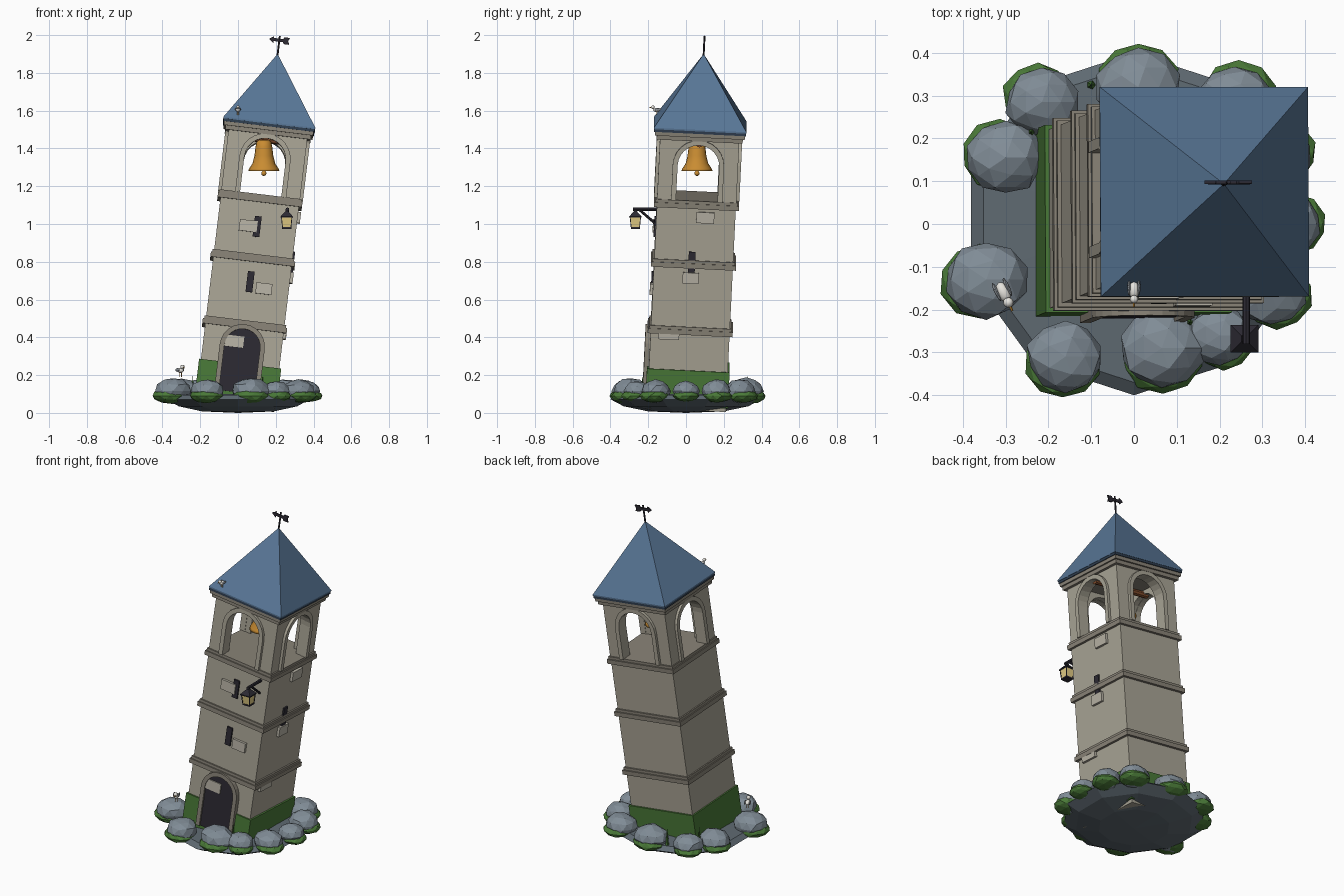
import bpy, bmesh, math, random
from mathutils import Matrix, Vector

if "Cube" in bpy.data.objects:
    bpy.data.objects.remove(bpy.data.objects["Cube"])

random.seed(4)
T, R = Matrix.Translation, Matrix.Rotation
I = Matrix.Identity(4)
# Leaning frame shared by every tower part
LEAN = T((-0.02, 0, 0)) @ R(math.radians(6.9), 4, 'Y') @ R(math.radians(-2.8), 4, 'X')


def mat(name, hexcol):
    m = bpy.data.materials.new(name)
    c = [int(hexcol[i:i + 2], 16) / 255 for i in (0, 2, 4)]
    m.diffuse_color = [((v + .055) / 1.055) ** 2.4 for v in c] + [1]
    m.use_nodes = True
    m.node_tree.nodes["Principled BSDF"].inputs["Base Color"].default_value = m.diffuse_color
    return m


WALL, TRIM, STONE = mat("wall", "aaa596"), mat("trim", "8a8478"), mat("pale_stone", "b8b3a6")
ROOF, EAVE, DARK = mat("slate", "587696"), mat("eave", "2f3e50"), mat("dark", "2c2a33")
MOSS, ROCK, BASE = mat("moss", "4a7a38"), mat("rock", "808c96"), mat("ground", "5f6a72")
GOLD, WOOD, GLOW = mat("bronze", "c98c32"), mat("wood", "8a5230"), mat("glow", "e2cc84")
WHITE, WING = mat("white", "e6e4de"), mat("wing", "8c9298")


def finish(name, bm, m, frame, smooth=False):
    bmesh.ops.remove_doubles(bm, verts=bm.verts, dist=1e-5)
    bmesh.ops.recalc_face_normals(bm, faces=bm.faces)
    bm.transform(frame)
    me = bpy.data.meshes.new(name)
    bm.to_mesh(me)
    bm.free()
    me.materials.append(m)
    o = bpy.data.objects.new(name, me)
    bpy.context.collection.objects.link(o)
    if smooth:
        for p in me.polygons:
            p.use_smooth = True
    return o


def box(name, c, size, m, frame=LEAN):
    bm = bmesh.new()
    bmesh.ops.create_cube(bm, size=1, matrix=T(c) @ Matrix.Diagonal((*size, 1)))
    return finish(name, bm, m, frame)


def slab(name, half, z0, z1, m):
    return box(name, (0, 0, (z0 + z1) / 2), (2 * half, 2 * half, z1 - z0), m)


def lathe(name, prof, n, m, frame=LEAN, turn=0.0, smooth=False):
    bm = bmesh.new()
    rings = [[bm.verts.new((r * math.cos(turn + 2 * math.pi * i / n),
                            r * math.sin(turn + 2 * math.pi * i / n), z)) for i in range(n)]
             for r, z in prof]
    for a, b in zip(rings, rings[1:]):
        for i in range(n):
            j = (i + 1) % n
            bm.faces.new((a[i], a[j], b[j], b[i]))
    for ring, (r, z) in ((rings[0], prof[0]), (rings[-1], prof[-1])):
        if r > 0:
            bm.faces.new(ring)
    return finish(name, bm, m, frame, smooth)


def prism(name, pts, y0, y1, m, frame=LEAN):
    # Outline in x,z pushed through from y0 to y1
    bm = bmesh.new()
    f = bm.faces.new([bm.verts.new((x, y0, z)) for x, z in pts])
    g = bmesh.ops.extrude_face_region(bm, geom=[f])['geom']
    bmesh.ops.translate(bm, vec=(0, y1 - y0, 0), verts=[v for v in g if isinstance(v, bmesh.types.BMVert)])
    return finish(name, bm, m, frame)


def rod(name, a, b, r, m, frame=LEAN, n=8):
    a, b = Vector(a), Vector(b)
    rot = (b - a).to_track_quat('Z', 'Y').to_matrix().to_4x4()
    return lathe(name, [(r, 0), (r, (b - a).length)], n, m, frame @ T(a) @ rot)


def blob(name, c, size, m, jitter=0.0, sub=2, frame=I, smooth=False):
    bm = bmesh.new()
    bmesh.ops.create_icosphere(bm, subdivisions=sub, radius=1)
    for v in bm.verts:
        v.co *= 1 + random.uniform(-jitter, jitter)
    return finish(name, bm, m, frame @ T(c) @ Matrix.Diagonal((*size, 1)), smooth)


def arch(r, z0, spring, n=12):
    top = [(-r * math.cos(math.pi * i / n), spring + r * math.sin(math.pi * i / n)) for i in range(n + 1)]
    return [(-r, z0)] + top + [(r, z0)]


# Rocky island
lathe("island", [(0, 0), (.2, .008), (.33, .035), (.4, .072), (.37, .095), (0, .11)], 10, BASE, I, math.pi / 10)
rocks = [(-.345, -.13, .097), (-.16, -.31, .09), (.065, -.29, .1), (.2, -.26, .075), (-.3, .155, .09),
         (-.215, .285, .085), (.01, .32, .097), (.235, .285, .09), (.33, .16, .085), (.36, 0, .075),
         (.32, -.16, .085)]
for i, (x, y, r) in enumerate(rocks):
    blob(f"rock_{i}", (x, y, .115), (r, r * .93, r * .72), ROCK, .06)
    d = Vector((x, y, 0)).normalized() * .015
    blob(f"rock_moss_{i}", (x + d.x, y + d.y, .09), (r * .98, r * .92, r * .42), MOSS, .05)
for i, (x, y) in enumerate([(-.1, .325), (-.24, .215), (.13, -.23)]):
    lathe(f"grass_{i}", [(.012, .08), (0, .2)], 5, MOSS, T((x, y, 0)))

# Shaft, moss band and string courses
slab("shaft", .209, .04, 1.15, WALL)
slab("moss_band", .219, .06, .252, MOSS)
for i, s in enumerate((.462, .817, 1.135)):
    slab(f"ledge_lower_{i}", .225, s - .02, s + .006, TRIM)
    slab(f"ledge_upper_{i}", .218, s + .006, s + .022, TRIM)

# Doorway
prism("door", arch(.095, .1, .342), -.226, -.2, DARK)
prism("door_frame", arch(.12, .1, .342) + arch(.095, .1, .342)[::-1], -.236, -.2, TRIM)

# Slit windows and pale stones: side turn, across, height, width, tall
RIGHT = LEAN @ R(math.pi / 2, 4, 'Z')
for i, (f, x, s) in enumerate([(LEAN, .0, .69), (LEAN, .002, .985), (RIGHT, -.01, .83)]):
    box(f"slit_window_{i}", (x, -.21, s), (.036, .016, .11), DARK, f)
for i, (f, x, s, w, h) in enumerate([(LEAN, -.045, .366, .1, .06), (LEAN, .077, .662, .085, .058),
                                     (LEAN, -.045, .983, .095, .06), (RIGHT, .05, 1.07, .095, .058),
                                     (RIGHT, -.012, .745, .085, .058), (RIGHT, -.112, .44, .11, .055)]):
    box(f"pale_stone_{i}", (x, -.214 if i else -.222, s), (w, .02, h), STONE, f)

# Belfry walls with arched openings
for k in range(4):
    f = LEAN @ R(k * math.pi / 2, 4, 'Z')
    h = .21 if k % 2 == 0 else .155
    prism(f"belfry_wall_{k}", [(-h, 1.15)] + arch(.112, 1.15, 1.345) + [(h, 1.15), (h, 1.485), (-h, 1.485)],
          -.21, -.155, WALL, f)
    prism(f"belfry_arch_{k}", arch(.136, 1.155, 1.345) + arch(.11, 1.155, 1.345)[::-1], -.226, -.19, WALL, f)

# Cornice, roof and weather vane
slab("cornice_lower", .228, 1.476, 1.498, TRIM)
slab("cornice_upper", .238, 1.498, 1.518, TRIM)
slab("eave", .243, 1.518, 1.532, EAVE)
q = math.sqrt(2)
lathe("roof", [(.245 * q, 1.532), (.245 * q, 1.54), (0, 1.917)], 4, ROOF, LEAN, math.pi / 4)
rod("vane_rod", (0, 0, 1.88), (0, 0, 2.013), .005, DARK)
prism("vane", [(-.055, 1.99), (-.03, 2.008), (-.03, 1.998), (.02, 1.998), (.025, 2.008), (.055, 2.008),
               (.047, 1.99), (.055, 1.972), (.025, 1.972), (.02, 1.982), (-.03, 1.982), (-.03, 1.972)],
      -.004, .004, DARK)

# Bell hung from a beam
rod("bell_beam", (-.19, 0, 1.458), (.19, 0, 1.458), .018, WOOD)
BELL = T((.137, .058, 0))
lathe("bell", [(0, 1.445), (.025, 1.445), (.038, 1.435), (.044, 1.41), (.05, 1.36), (.06, 1.32), (.078, 1.293),
               (.083, 1.28), (.074, 1.28), (.05, 1.32), (.036, 1.4), (0, 1.425)], 16, GOLD, BELL, 0, True)
rod("clapper_rod", (0, 0, 1.42), (0, 0, 1.27), .005, GOLD, BELL)
blob("clapper", (0, 0, 1.268), (.014, .014, .014), GOLD, 0, 2, BELL, True)

# Lantern on a bracket
rod("lantern_arm", (.262, -.28, 1.078), (.262, -.14, 1.078), .009, DARK, I)
rod("lantern_brace", (.262, -.245, 1.074), (.262, -.165, 1.005), .007, DARK, I)
LAMP = T((.258, -.268, 0))
lathe("lantern_glass", [(.03, .982), (.038, 1.036)], 4, GLOW, LAMP, math.pi / 4)
lathe("lantern_cap", [(.046, 1.034), (.046, 1.04), (.01, 1.068), (.008, 1.08)], 4, DARK, LAMP, math.pi / 4)
lathe("lantern_foot", [(.034, .974), (.034, .983)], 4, DARK, LAMP, math.pi / 4)
for k in range(4):
    c, s = math.cos(math.pi / 4 + k * math.pi / 2), math.sin(math.pi / 4 + k * math.pi / 2)
    rod(f"lantern_post_{k}", (.031 * c, .031 * s, .98), (.039 * c, .039 * s, 1.037), .003, DARK, LAMP, 4)

# Perched birds, facing local -y
for i, (p, turn, k) in enumerate([((-.305, -.16, .205), .45, 1), ((0, -.155, 1.588), 0, .8)]):
    f = T(p) @ R(turn, 4, 'Z') @ Matrix.Scale(k, 4)
    blob(f"bird_body_{i}", (0, 0, .02), (.015, .026, .014), WHITE, 0, 2, f, True)
    blob(f"bird_head_{i}", (0, -.026, .038), (.012, .012, .012), WHITE, 0, 2, f, True)
    rod(f"bird_beak_{i}", (0, -.034, .037), (0, -.048, .035), .003, GOLD, f, 5)
    for sx in (-1, 1):
        blob(f"bird_wing_{i}_{sx}", (sx * .014, .008, .023), (.005, .024, .009), WING, 0, 2, f)
        rod(f"bird_leg_{i}_{sx}", (sx * .006, 0, -.015), (sx * .006, 0, .012), .002, GOLD, f, 5)
